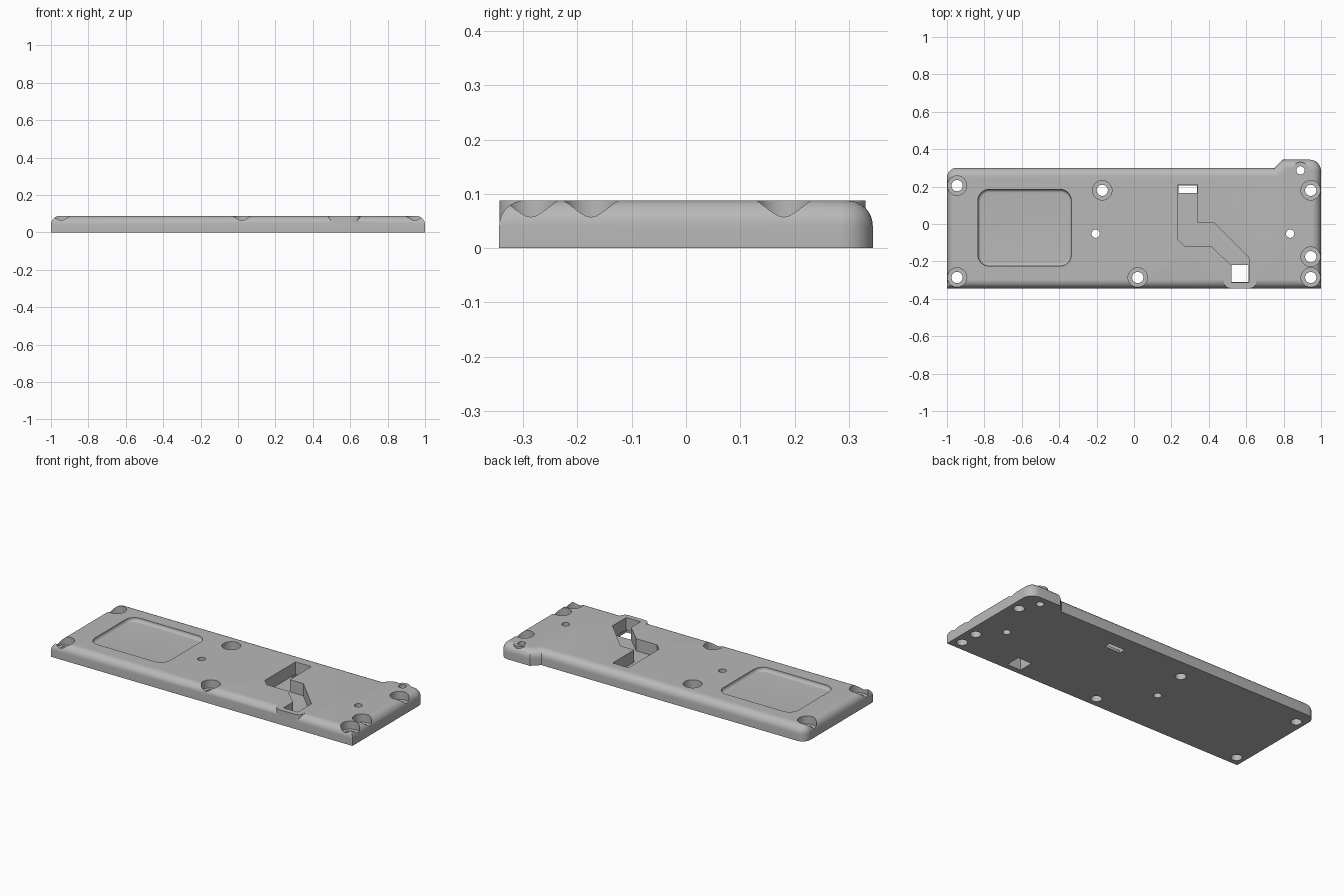
import bpy, bmesh, math
from mathutils import Vector

cube = bpy.data.objects.get("Cube")
if cube:
    bpy.data.objects.remove(cube, do_unlink=True)

TOP = 0.088

grey = bpy.data.materials.new("matte grey")
grey.use_nodes = True
colour = (0.48, 0.48, 0.48, 1)
grey.diffuse_color = colour
grey.node_tree.nodes["Principled BSDF"].inputs["Base Color"].default_value = colour


def rounded(corners, steps=8):
    """Round each (x, y, radius) corner of an outline with a tangent arc."""
    out = []
    n = len(corners)
    for i, (x, y, r) in enumerate(corners):
        p = Vector((x, y))
        if r == 0:
            out.append(p)
            continue
        a = (Vector(corners[i - 1][:2]) - p).normalized()
        b = (Vector(corners[(i + 1) % n][:2]) - p).normalized()
        half = a.angle(b) / 2
        centre = p + (a + b).normalized() * r / math.sin(half)
        start = p + a * r / math.tan(half) - centre
        end = p + b * r / math.tan(half) - centre
        turn = start.angle_signed(end)
        for k in range(steps + 1):
            t = -turn * k / steps
            c, s = math.cos(t), math.sin(t)
            out.append(centre + Vector((start.x * c - start.y * s,
                                        start.x * s + start.y * c)))
    return out


def circle(x, y, r, n=32):
    return [Vector((x + r * math.cos(math.tau * k / n),
                    y + r * math.sin(math.tau * k / n))) for k in range(n)]


def box(x0, x1, y0, y1, r=0):
    return rounded([(x0, y0, r), (x1, y0, r), (x1, y1, r), (x0, y1, r)])


def prism(name, outline, z0, z1, fillet_z=None, fillet=0):
    """Extrude an outline upward, optionally filleting the rim at fillet_z."""
    bm = bmesh.new()
    base = bm.faces.new([bm.verts.new((p.x, p.y, z0)) for p in outline])
    up = bmesh.ops.extrude_face_region(bm, geom=[base])["geom"]
    for v in up:
        if isinstance(v, bmesh.types.BMVert):
            v.co.z = z1
    bmesh.ops.recalc_face_normals(bm, faces=bm.faces)
    if fillet:
        rim = [e for e in bm.edges
               if all(abs(v.co.z - fillet_z) < 1e-5 for v in e.verts)]
        bmesh.ops.bevel(bm, geom=rim, offset=fillet, segments=8, profile=0.5,
                        affect='EDGES', clamp_overlap=False)
    mesh = bpy.data.meshes.new(name)
    bm.to_mesh(mesh)
    bm.free()
    mesh.materials.append(grey)
    obj = bpy.data.objects.new(name, mesh)
    bpy.context.collection.objects.link(obj)
    return obj


def combine(body, tool, operation):
    mod = body.modifiers.new("combine", 'BOOLEAN')
    mod.operation = operation
    mod.solver = 'EXACT'
    mod.object = tool
    bpy.context.view_layer.objects.active = body
    bpy.ops.object.modifier_apply(modifier=mod.name)
    bpy.data.objects.remove(tool, do_unlink=True)


# Plate with a rounded upper rim and a raised rear corner
plate = prism("cover_plate", rounded([
    (-1, -0.344, 0), (1, -0.344, 0), (1, 0.344, 0.06),
    (0.795, 0.344, 0), (0.75, 0.3, 0), (-1, 0.3, 0.052)]),
    0, TOP, fillet_z=TOP, fillet=0.047)

# Flat bosses that stand out of the rounded rim
combine(plate, prism("slot_boss", box(0.48, 0.655, -0.3438, -0.25, 0.035),
                     0.01, TOP), 'UNION')
combine(plate, prism("corner_boss", circle(0.89, 0.287, 0.044),
                     0.01, TOP), 'UNION')

# Shallow label recess with a soft floor edge
floor = TOP - 0.022
combine(plate, prism("recess_cutter", box(-0.835, -0.335, -0.225, 0.185, 0.06),
                     floor, 0.2, fillet_z=floor, fillet=0.018), 'DIFFERENCE')

# Bent cable channel, open through the plate at both ends
channel = [(0.235, 0.21), (0.235, -0.08), (0.275, -0.12), (0.415, -0.12),
           (0.52, -0.222), (0.52, -0.312), (0.615, -0.312), (0.615, -0.182),
           (0.43, 0.005), (0.34, 0.005), (0.34, 0.21)]
combine(plate, prism("channel_cutter", [Vector(p) for p in channel],
                     0.015, 0.2), 'DIFFERENCE')
combine(plate, prism("rear_opening", box(0.237, 0.338, 0.165, 0.205),
                     -0.1, 0.05), 'DIFFERENCE')
combine(plate, prism("front_opening", box(0.522, 0.613, -0.31, -0.22),
                     -0.1, 0.05), 'DIFFERENCE')

# Counterbored screw holes
for x, y in [(-0.946, 0.205), (-0.17, 0.18), (0.945, 0.18), (0.945, -0.175),
             (0.945, -0.286), (0.02, -0.286), (-0.946, -0.286)]:
    combine(plate, prism("counterbore", circle(x, y, 0.052), 0.04, 0.2), 'DIFFERENCE')
    combine(plate, prism("screw_hole", circle(x, y, 0.03), -0.1, 0.1), 'DIFFERENCE')

# Small pin holes
for x, y in [(-0.205, -0.052), (0.835, -0.052), (0.89, 0.287)]:
    combine(plate, prism("pin_hole", circle(x, y, 0.022), -0.1, 0.2), 'DIFFERENCE')

bpy.ops.object.select_all(action='DESELECT')
plate.select_set(True)
bpy.context.view_layer.objects.active = plate
bpy.ops.object.shade_smooth_by_angle(angle=math.radians(30))
